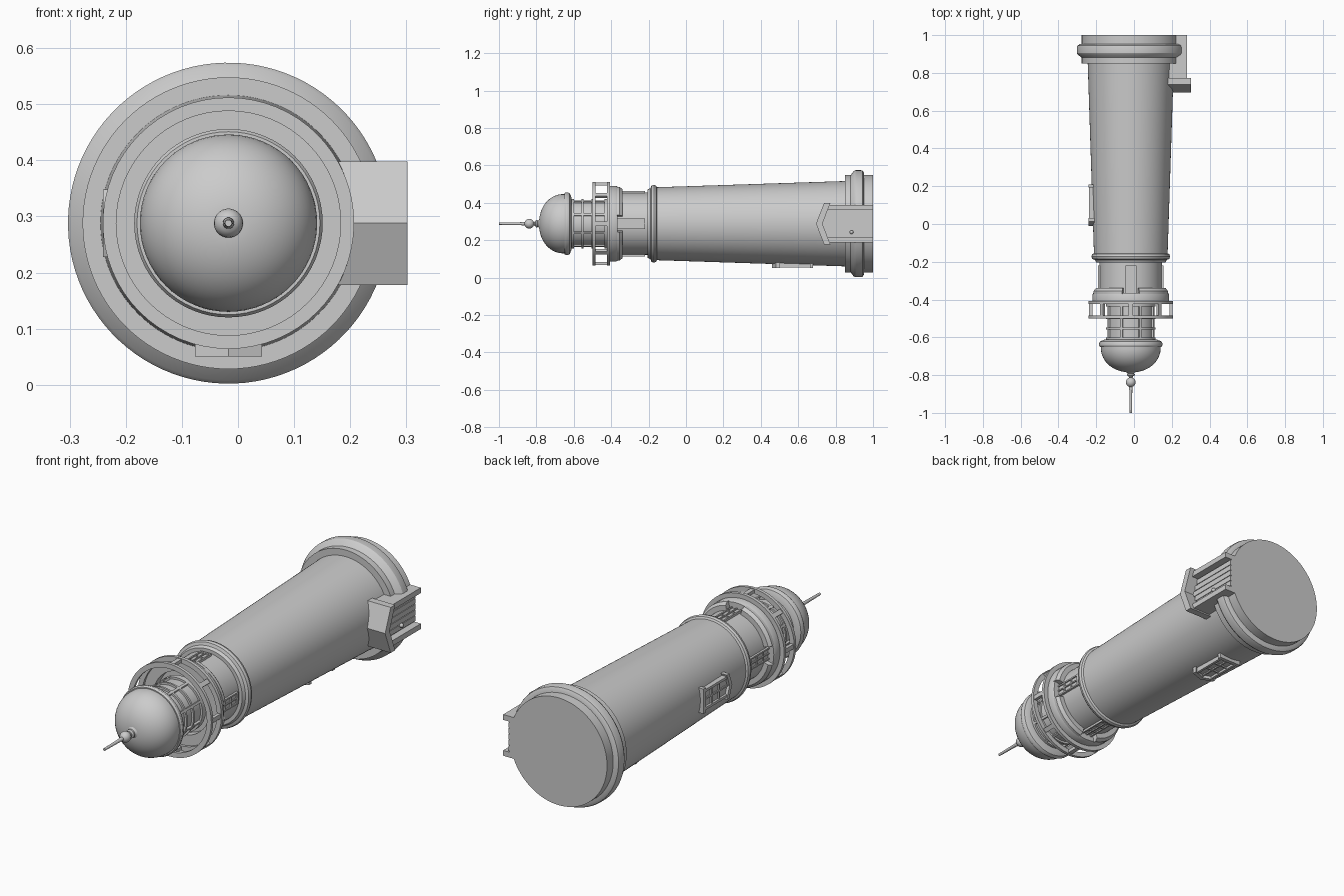
import bpy, bmesh
from math import sin, cos, pi, radians
from mathutils import Matrix, Vector

if "Cube" in bpy.data.objects:
    bpy.data.objects.remove(bpy.data.objects["Cube"])

CX, CZ = -0.017, 0.288          # tower axis, running along y


def finish(name, bm, angle=30):
    bmesh.ops.remove_doubles(bm, verts=bm.verts, dist=1e-6)
    bmesh.ops.recalc_face_normals(bm, faces=bm.faces)
    me = bpy.data.meshes.new(name)
    bm.to_mesh(me)
    bm.free()
    ob = bpy.data.objects.new(name, me)
    bpy.context.collection.objects.link(ob)
    bpy.ops.object.select_all(action='DESELECT')
    ob.select_set(True)
    bpy.context.view_layer.objects.active = ob
    bpy.ops.object.shade_smooth_by_angle(angle=radians(angle))
    return ob


def sweep(name, profile, arcs=((0, 360),), n=64, ring=False):
    """Turn a (y, radius) profile about the tower axis, over one or more arcs."""
    bm = bmesh.new()
    for a0, a1 in arcs:
        full = a1 - a0 == 360
        steps = n if full else max(4, round(n * (a1 - a0) / 360))
        rows = []
        for i in range(steps if full else steps + 1):
            a = radians(a0 + (a1 - a0) * i / steps)
            rows.append([bm.verts.new((CX + r * cos(a), y, CZ + r * sin(a))) for y, r in profile])
        m = len(profile)
        for i in range(steps):
            p, q = rows[i], rows[(i + 1) % len(rows)]
            for j in range(m if ring else m - 1):
                k = (j + 1) % m
                bm.faces.new((p[j], p[k], q[k], q[j]))
        if ring and not full:
            bm.faces.new(rows[0])
            bm.faces.new(rows[-1])
        if not ring:
            bm.faces.new([r[0] for r in rows])
            bm.faces.new([r[-1] for r in rows])
    return finish(name, bm)


def band(y0, y1, r0, r1):
    return [(y0, r0), (y0, r1), (y1, r1), (y1, r0)]


def prism(bm, angle, pts, w0, w1):
    """Extrude (across, up) points outward from radius w0 to w1 on the given side."""
    a = radians(angle)
    n, v = Vector((cos(a), 0, sin(a))), Vector((0, -1, 0))
    u = v.cross(n)
    o = Vector((CX, 0, CZ))
    lo, hi = ([bm.verts.new(o + u * p + v * q + n * w) for p, q in pts] for w in (w0, w1))
    bm.faces.new(lo)
    bm.faces.new(hi)
    for i in range(len(pts)):
        k = (i + 1) % len(pts)
        bm.faces.new((lo[i], lo[k], hi[k], hi[i]))


def box(bm, angle, u0, u1, v0, v1, w0, w1):
    prism(bm, angle, [(u0, v0), (u1, v0), (u1, v1), (u0, v1)], w0, w1)


def chevron(half, v_end, v_peak, thick):
    return [(-half, v_end), (0, v_peak), (half, v_end),
            (half, v_end - thick), (0, v_peak - thick), (-half, v_end - thick)]


# Tower shaft, collar and watch room
sweep("tower", [(1, .26), (.85, .26), (.85, .228), (-.155, .195), (-.16, .204), (-.172, .208),
                (-.185, .204), (-.19, .19), (-.205, .183), (-.205, .166), (-.37, .166)], n=96)

# Base moulding, left open at the door
sweep("base_moulding", [(.953, .2), (.953, .268), (.945, .283), (.935, .286), (.905, .286),
                        (.895, .28), (.865, .238), (.858, .236), (.858, .2)],
      arcs=((20, 340),), n=96, ring=True)

# Gallery deck with corbels leaving gaps over the windows
sweep("gallery_deck", [(-.365, .15), (-.365, .198), (-.375, .203), (-.405, .203), (-.41, .2), (-.41, .15)], ring=True)
sweep("gallery_corbels", [(-.37, .16), (-.37, .202), (-.355, .202), (-.34, .19), (-.34, .16)],
      arcs=[(k * 90 + 13, k * 90 + 77) for k in range(4)], ring=True)

# Gallery railing
for label, y0, y1 in (("lower", -.407, -.423), ("upper", -.485, -.5)):
    sweep("railing_" + label, band(y0, y1, .2, .224), ring=True)
bm = bmesh.new()
for k in range(8):
    box(bm, k * 45, -.011, .011, .41, .49, .204, .22)
finish("railing_posts", bm)

# Lantern glass, rings and bars
sweep("lantern_glass", [(-.4, .122), (-.63, .122)])
for i, (y0, y1) in enumerate(((-.41, -.437), (-.494, -.504), (-.548, -.558), (-.6, -.615))):
    sweep("lantern_ring_%d" % i, band(y0, y1, .115, .132), ring=True)
bm = bmesh.new()
for k in range(8):
    box(bm, k * 45 + 22.5, -.006, .006, .41, .61, .11, .132)
finish("lantern_bars", bm)

# Domed roof with rim
dome = [(-.65 - .135 * sin(t), .158 * cos(t) + .008 * sin(t)) for t in [i * pi / 30 for i in range(15)]]
sweep("roof", [(-.612, .12), (-.612, .14), (-.622, .163), (-.632, .168), (-.642, .168), (-.65, .163)] + dome)

# Finial with collars, ball and rod
ball = [(-.838 - .026 * cos(t), .026 * sin(t)) for t in [pi * (.9 - .1 * i) for i in range(9)]]
sweep("finial", [(-.76, .034), (-.782, .03), (-.788, .02), (-.792, .016), (-.795, .021), (-.802, .021),
                 (-.806, .013), (-.81, .012)] + ball + [(-.87, .01), (-.88, .008), (-1, .006)], n=32)


# Tower windows: gabled frame, sill and glazing bars
def tower_window(name, angle, bottom, w):
    bm = bmesh.new()
    b, t, i = bottom, bottom + .19, w - .06
    prism(bm, angle, [(-.045, b), (.045, b), (.045, t), (0, t + .025), (-.045, t)], i, w - .014)
    for s in (-1, 1):
        box(bm, angle, *sorted((s * .038, s * .05)), b, t, i, w - .003)
    prism(bm, angle, chevron(.06, t + .008, t + .03, .02), i, w)
    box(bm, angle, -.06, .06, b, b + .018, i, w)
    box(bm, angle, -.004, .004, b, t + .02, i, w - .008)
    for k in (1, 2):
        v = b + .018 + k * .057
        box(bm, angle, -.04, .04, v - .004, v + .004, i, w - .008)
    finish(name, bm)


tower_window("lower_window", 270, -.68, .238)
tower_window("upper_window", 180, -.21, .224)

# Watch room windows
for k in range(4):
    bm = bmesh.new()
    a = k * 90
    box(bm, a, -.026, .026, .225, .375, .13, .168)
    for u0, u1, v0, v1 in ((-.029, -.022, .22, .38), (.022, .029, .22, .38), (-.029, .029, .22, .23),
                           (-.029, .029, .37, .38), (-.003, .003, .22, .38),
                           (-.025, .025, .27, .275), (-.025, .025, .32, .325)):
        box(bm, a, u0, u1, v0, v1, .13, .174)
    finish("watch_room_window_%d" % k, bm)

# Doorway: planked door, side posts, gabled hood
bm = bmesh.new()
prism(bm, 0, [(-.095, -1), (.095, -1), (.095, -.765), (0, -.72), (-.095, -.765)], .15, .262)
for k in range(5):
    u = (k - 2) * .028
    prism(bm, 0, [(u - .0125, -1), (u + .0125, -1), (u + .0125, -.76 + .03 - abs(k - 2) * .013),
                  (u - .0125, -.76 + .03 - abs(k - 2) * .013)], .2, .268)
finish("door", bm)
bm = bmesh.new()
for s in (-1, 1):
    box(bm, 0, *sorted((s * .074, s * .1)), -1, -.755, .15, .297)
finish("door_posts", bm)
bm = bmesh.new()
prism(bm, 0, chevron(.11, -.738, -.695, .034), .15, .319)
finish("door_hood", bm)
bm = bmesh.new()
bmesh.ops.create_uvsphere(bm, u_segments=16, v_segments=8, radius=.01,
                          matrix=Matrix.Translation((CX + .274, .885, CZ - .045)))
finish("door_knob", bm)
